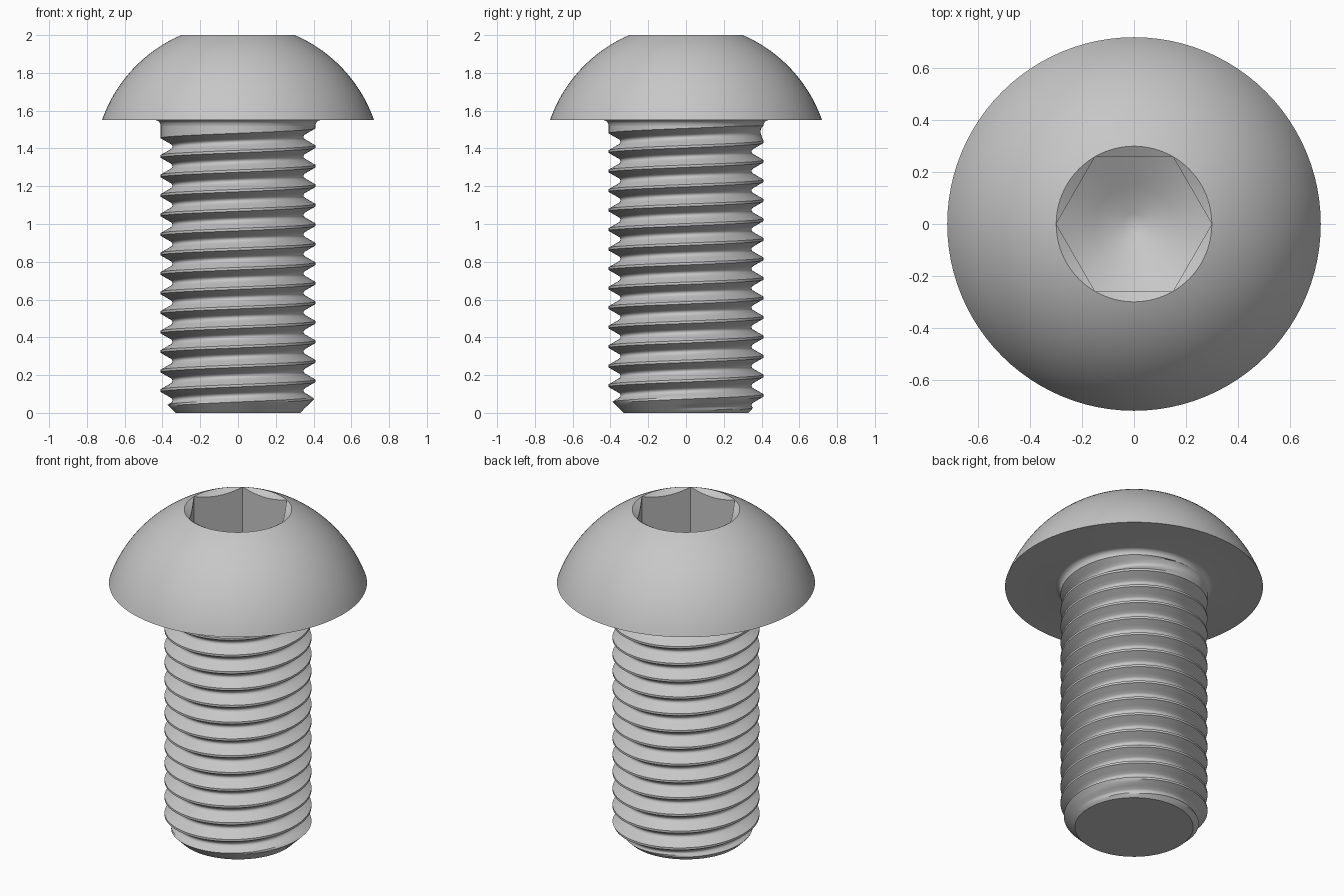
import bpy, bmesh
from math import cos, sin, pi, sqrt, radians, tan

SEG = 96                 # columns around the axis
PITCH = 0.1033
R_SHANK = 0.41
Z_NECK = 1.52            # where the shank meets the neck fillet
STEP = 2 * pi / SEG

cube = bpy.data.objects.get("Cube")
if cube:
    bpy.data.objects.remove(cube, do_unlink=True)

steel = bpy.data.materials.new("grey_steel")
steel.use_nodes = True
COLOUR = (0.57, 0.57, 0.57, 1)
steel.diffuse_color = COLOUR
steel.node_tree.nodes["Principled BSDF"].inputs["Base Color"].default_value = COLOUR


def ring_point(bm, r, t, z):
    return bm.verts.new((r * cos(t), r * sin(t), z))


def bridge(bm, rows, closed):
    """Quads between neighbouring rows of vertices."""
    pairs = list(zip(rows, rows[1:]))
    if closed:
        pairs.append((rows[-1], rows[0]))
    for a, b in pairs:
        for j in range(len(a) - 1):
            bm.faces.new((a[j], b[j], b[j + 1], a[j + 1]))


def finish(bm, name):
    bmesh.ops.recalc_face_normals(bm, faces=bm.faces)
    mesh = bpy.data.meshes.new(name)
    bm.to_mesh(mesh)
    bm.free()
    mesh.materials.append(steel)
    obj = bpy.data.objects.new(name, mesh)
    bpy.context.collection.objects.link(obj)
    bpy.ops.object.select_all(action='DESELECT')
    obj.select_set(True)
    bpy.context.view_layer.objects.active = obj
    bpy.ops.object.shade_smooth_by_angle(angle=radians(30))


# Threaded shank: one groove profile swept along a right-hand helix
half = [(0, 0.347), (0.0065, 0.3485), (0.0129, 0.354), (0.0237, 0.3727),
        (0.0345, 0.3914), (0.0452, R_SHANK)]
groove = [(-u, r) for u, r in reversed(half[1:])] + half
groove.append((PITCH - half[-1][0], R_SHANK))

bm = bmesh.new()
rows = []
for i in range(-SEG, 16 * SEG + 1):
    t = i * STEP
    root = 0.015 + PITCH * i / SEG
    fade = min(1, max(0, (1.495 - root) / 0.03))      # thread run-out
    row = []
    for u, r in groove:
        z = min(Z_NECK, max(0, root + u))
        r = R_SHANK - (R_SHANK - r) * fade
        r = min(r, 0.33 + z)                          # tip chamfer
        if z == Z_NECK:
            r = R_SHANK
        row.append(ring_point(bm, r, t, z))
    rows.append(row)
bridge(bm, rows, False)
bmesh.ops.remove_doubles(bm, verts=bm.verts, dist=0.00005)
tip_edges = [e for e in bm.edges if e.is_boundary and all(v.co.z < 0.001 for v in e.verts)]
bmesh.ops.holes_fill(bm, edges=tip_edges, sides=0)    # flat tip
finish(bm, "threaded_shank")

# Button head: neck fillet, flat underside, dome, then the hex socket
FILLET = 0.03
R_HEAD, R_RIM, Z_UNDER, Z_TOP = 0.72, 0.30, 1.55, 2.0
outer = [(R_SHANK + FILLET * (1 - cos(k * pi / 10)),
          Z_NECK + FILLET * sin(k * pi / 10)) for k in range(6)]
DOME_Z = 1.299                                        # dome centre on the axis
dome_r = sqrt(R_RIM ** 2 + (Z_TOP - DOME_Z) ** 2)
for k in range(25):
    z = Z_UNDER + (Z_TOP - Z_UNDER) * sin(k / 24 * pi / 2)
    outer.append((sqrt(dome_r ** 2 - (z - DOME_Z) ** 2), z))
outer[-1] = (R_RIM, Z_TOP)

FLOOR, SLOPE = 1.72, tan(radians(30))                 # drilled socket floor


def floor_z(r):
    return FLOOR - SLOPE * (R_RIM - r)


bm = bmesh.new()
rows = []
for i in range(SEG):
    t = i * STEP
    off = t % (pi / 3) - pi / 6
    hexr = R_RIM * cos(pi / 6) / cos(off)             # hexagon radius here
    socket = [(hexr, Z_TOP - 0.6 * (R_RIM - hexr)), (hexr, floor_z(hexr)),
              (0.15, floor_z(0.15)), (0.04, floor_z(0.04)), (0, floor_z(0.03))]
    rows.append([ring_point(bm, r, t, z) for r, z in outer + socket])
bridge(bm, rows, True)
bmesh.ops.remove_doubles(bm, verts=bm.verts, dist=0.00005)
finish(bm, "button_head")
